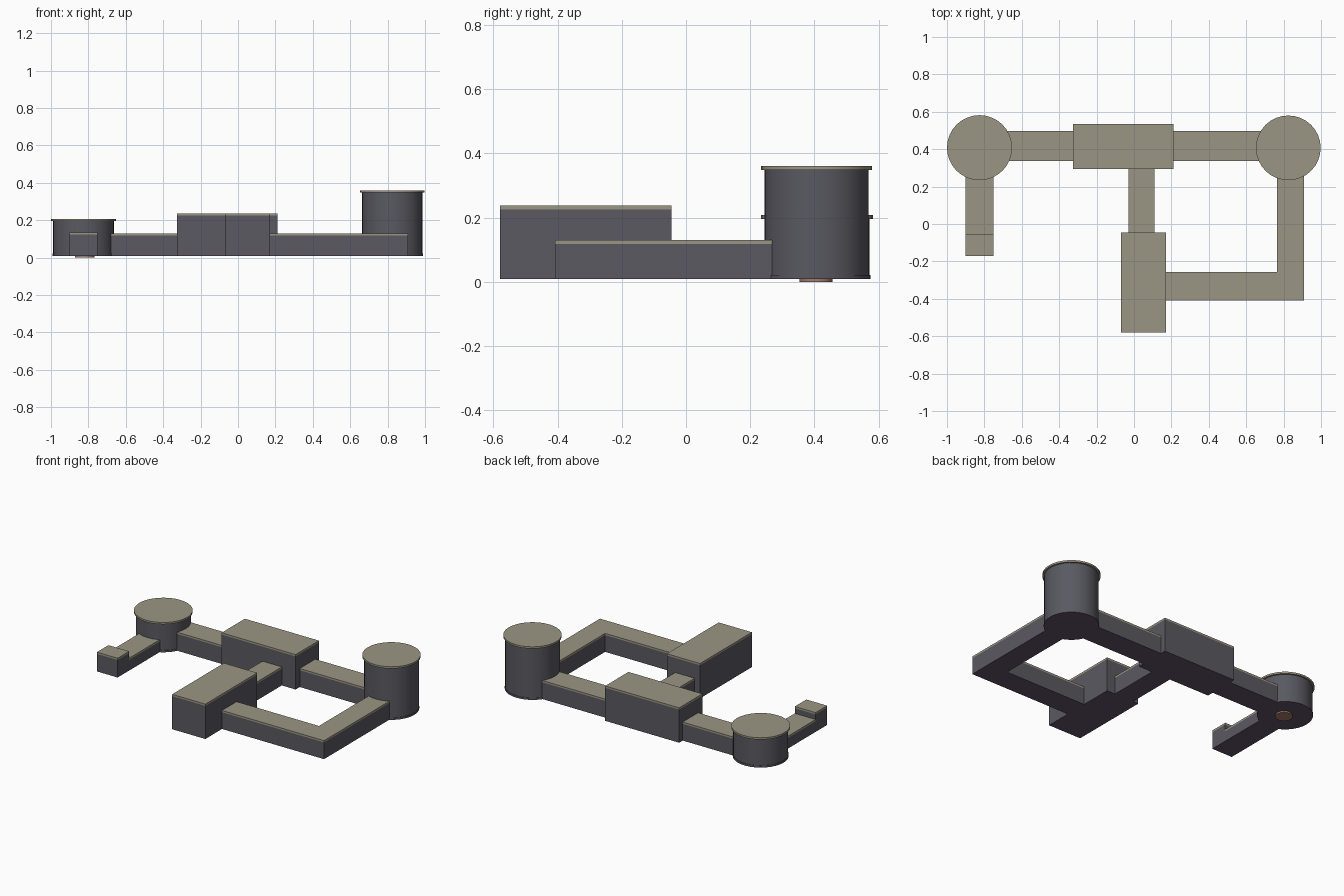
import bpy

if "Cube" in bpy.data.objects:
    bpy.data.objects.remove(bpy.data.objects["Cube"])


def material(name, rgb):
    m = bpy.data.materials.new(name)
    m.diffuse_color = (*rgb, 1)
    m.use_nodes = True
    m.node_tree.nodes["Principled BSDF"].inputs["Base Color"].default_value = m.diffuse_color
    return m


WALL = material("wall_grey", (0.10, 0.10, 0.12))
ROOF = material("roof_olive", (0.33, 0.305, 0.23))
FLOOR = material("floor_purple", (0.12, 0.08, 0.14))
HATCH = material("hatch_brown", (0.36, 0.21, 0.14))
BASE, SLAB, UNDER = 0.009, 0.012, 0.004


def box(name, x0, x1, y0, y1, z0, z1, mat):
    bpy.ops.mesh.primitive_cube_add(size=1, location=((x0 + x1) / 2, (y0 + y1) / 2, (z0 + z1) / 2))
    o = bpy.context.object
    o.name = name
    o.scale = (x1 - x0, y1 - y0, z1 - z0)
    bpy.ops.object.transform_apply(location=False, rotation=False, scale=True)
    o.data.materials.append(mat)


def disc(name, x, y, r, z0, z1, mat):
    bpy.ops.mesh.primitive_cylinder_add(vertices=32, radius=r, depth=z1 - z0, location=(x, y, (z0 + z1) / 2))
    o = bpy.context.object
    o.name = name
    o.data.materials.append(mat)
    bpy.ops.object.shade_smooth_by_angle()


def block(name, x0, x1, y0, y1, top):
    """Floor slab, walls and roof slab stacked into one building part."""
    box(name + "_floor", x0, x1, y0, y1, BASE, BASE + UNDER, FLOOR)
    box(name + "_walls", x0, x1, y0, y1, BASE + UNDER, top - SLAB, WALL)
    box(name + "_roof", x0, x1, y0, y1, top - SLAB, top, ROOF)


def tower(name, x, y, r, cap_r, top):
    """Round room with an overhanging roof disc."""
    disc(name + "_floor", x, y, r + 0.003, BASE, BASE + UNDER, FLOOR)
    disc(name + "_base", x, y, r + 0.003, BASE + UNDER, BASE + SLAB, WALL)
    disc(name + "_walls", x, y, r, BASE + SLAB, top - SLAB, WALL)
    disc(name + "_roof", x, y, cap_r, top - SLAB, top, ROOF)


# Tall rooms
block("rear_hall", -0.325, 0.21, 0.295, 0.535, 0.237)
block("front_hall", -0.07, 0.17, -0.58, -0.045, 0.237)

# Corridors joining rooms and towers
block("rear_left_corridor", -0.70, -0.325, 0.338, 0.498, 0.13)
block("rear_right_corridor", 0.21, 0.70, 0.338, 0.498, 0.13)
block("middle_corridor", -0.03, 0.11, -0.045, 0.295, 0.13)
block("front_corridor", 0.17, 0.765, -0.408, -0.257, 0.13)
block("right_corridor", 0.765, 0.908, -0.408, 0.27, 0.13)

# Low side passage with a raised entrance
block("left_passage", -0.90, -0.75, -0.053, 0.27, 0.09)
block("entrance", -0.90, -0.75, -0.172, -0.053, 0.135)

# Round towers and the hatch under the left one
tower("left_tower", -0.826, 0.408, 0.163, 0.174, 0.208)
tower("right_tower", 0.825, 0.407, 0.162, 0.173, 0.36)
disc("floor_hatch", -0.82, 0.405, 0.052, 0.0, BASE + 0.002, HATCH)
